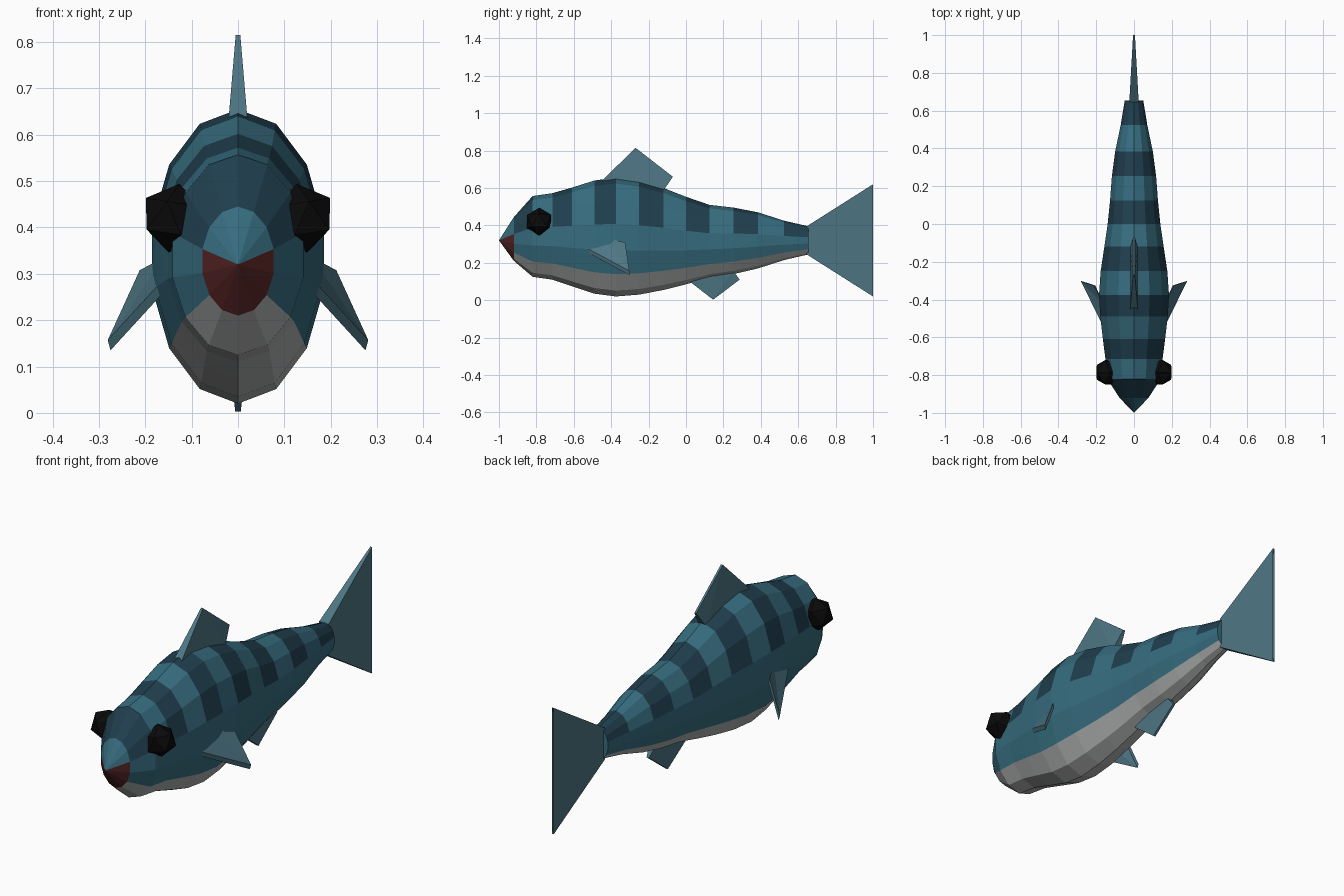
import bpy, bmesh, math
from mathutils import Vector, Matrix

if "Cube" in bpy.data.objects:
    bpy.data.objects.remove(bpy.data.objects["Cube"])


def material(name, rgb):
    m = bpy.data.materials.new(name)
    m.diffuse_color = (*rgb, 1)
    m.use_nodes = True
    m.node_tree.nodes["Principled BSDF"].inputs["Base Color"].default_value = m.diffuse_color
    return m


BLUE = material("blue", (0.037, 0.15, 0.21))
DARK = material("dark_stripe", (0.014, 0.048, 0.075))
BELLY = material("belly_grey", (0.42, 0.43, 0.43))
RED = material("mouth_red", (0.085, 0.016, 0.016))
FIN = material("fin_blue", (0.075, 0.18, 0.23))
BLACK = material("eye_black", (0.003, 0.003, 0.003))


def finish(name, bm, mats):
    bmesh.ops.recalc_face_normals(bm, faces=bm.faces)
    me = bpy.data.meshes.new(name)
    bm.to_mesh(me)
    bm.free()
    for m in mats:
        me.materials.append(m)
    ob = bpy.data.objects.new(name, me)
    bpy.context.collection.objects.link(ob)
    return ob


def plate(name, front, back):
    """Closed slab between two matching outlines."""
    bm = bmesh.new()
    a = [bm.verts.new(p) for p in front]
    b = [bm.verts.new(p) for p in back]
    n = len(a)
    caps = [bm.faces.new(a), bm.faces.new(b[::-1])]
    for i in range(n):
        j = (i + 1) % n
        bm.faces.new((a[i], b[i], b[j], a[j]))
    bmesh.ops.triangulate(bm, faces=caps)
    return finish(name, bm, [FIN])


def upright_fin(name, outline):
    """Fin on the centre plane; outline holds (y, z, half thickness)."""
    plate(name, [(t, y, z) for y, z, t in outline],
          [(-t, y, z) for y, z, t in outline])


# Body: 14-sided rings (y, half width, top, bottom), striped in alternate bands
SIDES = 14
rings = [
    (-0.92, 0.079, 0.445, 0.21), (-0.82, 0.145, 0.557, 0.125),
    (-0.715, 0.155, 0.572, 0.11), (-0.61, 0.169, 0.602, 0.075),
    (-0.49, 0.183, 0.64, 0.035), (-0.375, 0.19, 0.655, 0.02),
    (-0.25, 0.181, 0.637, 0.03), (-0.12, 0.161, 0.60, 0.055),
    (0.0, 0.143, 0.553, 0.085), (0.125, 0.13, 0.51, 0.12),
    (0.255, 0.12, 0.495, 0.14), (0.385, 0.102, 0.47, 0.17),
    (0.525, 0.072, 0.425, 0.215), (0.655, 0.05, 0.395, 0.245)]
bm = bmesh.new()
loops = []
for y, w, top, bot in rings:
    loop = []
    for i in range(SIDES):
        a = 2 * math.pi * i / SIDES
        loop.append(bm.verts.new((w * math.sin(a), y,
                    (top + bot) / 2 + (top - bot) / 2 * math.cos(a))))
    loops.append(loop)
tip = bm.verts.new((0, -1, 0.32))
for i in range(SIDES):
    j = (i + 1) % SIDES
    step = min(i, SIDES - 1 - i)            # 0 = back, 6 = belly
    f = bm.faces.new((tip, loops[0][i], loops[0][j]))
    f.material_index = 3 if step >= 3 else 0
    for k in range(len(loops) - 1):
        f = bm.faces.new((loops[k][i], loops[k + 1][i], loops[k + 1][j], loops[k][j]))
        if step >= 5:
            f.material_index = 2
        elif step < 3 and k % 2 == 0:
            f.material_index = 1
bm.faces.new(loops[-1])
finish("body", bm, [BLUE, DARK, BELLY, RED])

# Dorsal, anal and tail fins
upright_fin("dorsal_fin", [(-0.45, 0.638, 0.02), (-0.27, 0.815, 0.005),
                           (-0.07, 0.66, 0.005), (-0.125, 0.58, 0.02)])
upright_fin("anal_fin", [(0.0, 0.115, 0.018), (0.145, 0.003, 0.006),
                         (0.287, 0.11, 0.006), (0.25, 0.16, 0.018)])
upright_fin("tail_fin", [(0.645, 0.395, 0.025), (1.0, 0.62, 0.005),
                         (0.855, 0.322, 0.012), (1.0, 0.02, 0.005),
                         (0.645, 0.245, 0.025)])

# Side fins and eyes, mirrored
for side, s in (("left", 1), ("right", -1)):
    pts = [(0.15, -0.57, 0.30), (0.281, -0.303, 0.157),
           (0.212, -0.325, 0.308), (0.16, -0.43, 0.335)]
    plate(side + "_pectoral_fin", [(s * x, y, z) for x, y, z in pts],
          [(s * (x - 0.006), y, z - 0.022) for x, y, z in pts])

    bm = bmesh.new()
    bmesh.ops.create_icosphere(bm, subdivisions=1, radius=0.075)
    turn = Matrix.Rotation(math.radians(-9), 4, 'Y')
    bmesh.ops.transform(bm, verts=bm.verts,
                        matrix=Matrix.Translation((0.138, -0.785, 0.42)) @ turn)
    for v in bm.verts:
        v.co.x *= s
    finish(side + "_eye", bm, [BLACK])
